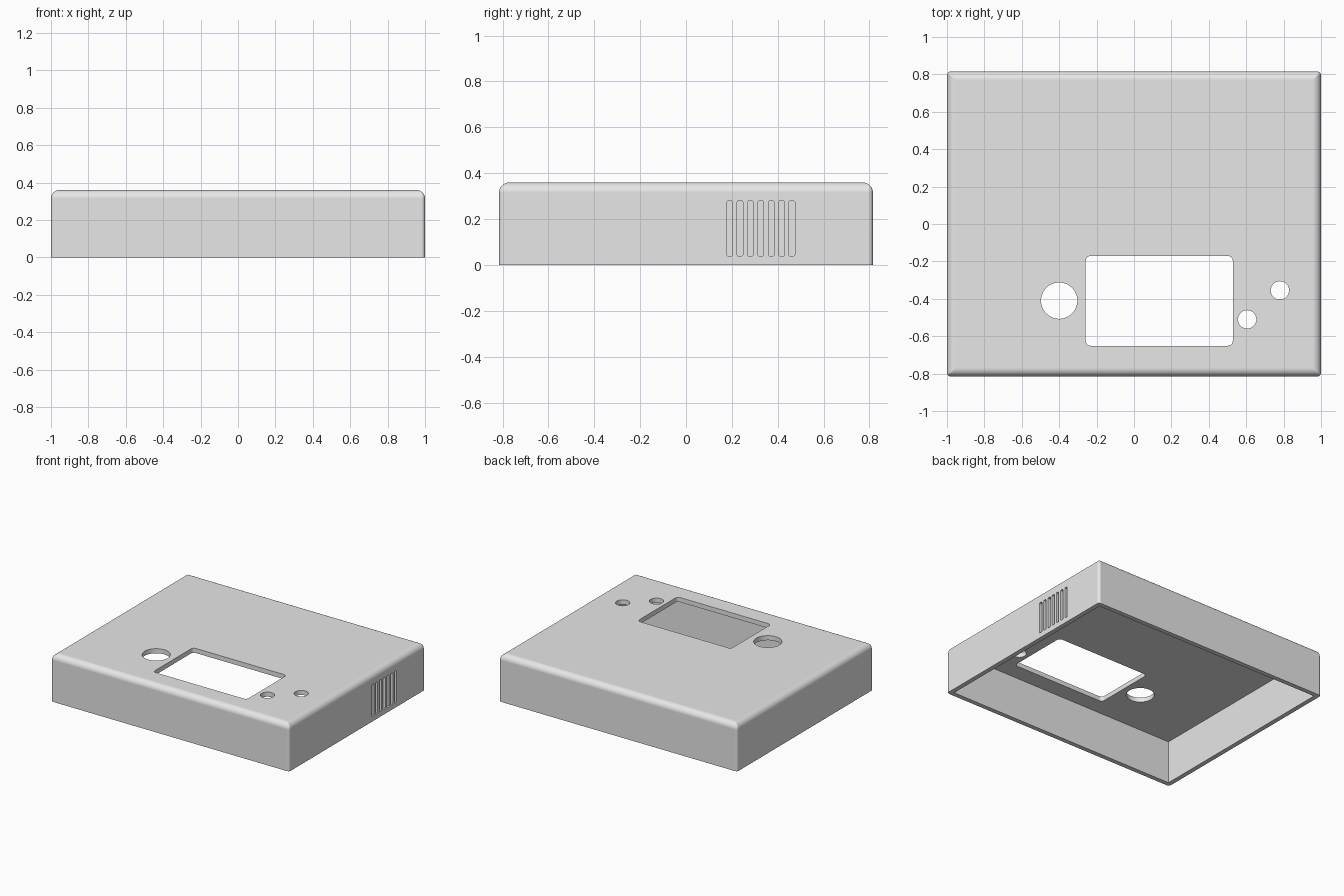
import bpy, bmesh
from math import sin, cos, pi, radians
from mathutils import Matrix, Vector

cube = bpy.data.objects.get("Cube")
if cube:
    bpy.data.objects.remove(cube, do_unlink=True)

HALF_X, HALF_Y, HEIGHT = 1.0, 0.815, 0.36
WALL, FILLET, CORNER = 0.035, 0.045, 0.02

grey = bpy.data.materials.new("light grey plastic")
grey.use_nodes = True
grey.diffuse_color = (0.8, 0.8, 0.8, 1)
grey.node_tree.nodes["Principled BSDF"].inputs["Base Color"].default_value = (0.8, 0.8, 0.8, 1)


def rounded_outline(half_w, half_h, radius, steps=6):
    """Counter-clockwise outline of a rounded rectangle around the origin."""
    points = []
    for i, (sx, sy) in enumerate([(1, 1), (-1, 1), (-1, -1), (1, -1)]):
        for k in range(steps + 1):
            a = pi / 2 * (i + k / steps)
            points.append((sx * (half_w - radius) + radius * cos(a),
                           sy * (half_h - radius) + radius * sin(a)))
    return points


def loft(name, rings, matrix=Matrix()):
    """Closed solid through rings given as (outline, z)."""
    bm = bmesh.new()
    loops = [[bm.verts.new(matrix @ Vector((x, y, z))) for x, y in outline]
             for outline, z in rings]
    count = len(loops[0])
    for low, high in zip(loops, loops[1:]):
        for i in range(count):
            j = (i + 1) % count
            bm.faces.new((low[i], low[j], high[j], high[i]))
    bm.faces.new(loops[0][::-1])
    bm.faces.new(loops[-1])
    bmesh.ops.recalc_face_normals(bm, faces=bm.faces)
    mesh = bpy.data.meshes.new(name)
    bm.to_mesh(mesh)
    bm.free()
    mesh.materials.append(grey)
    obj = bpy.data.objects.new(name, mesh)
    bpy.context.collection.objects.link(obj)
    return obj


def cut(target, outline, bottom, top, matrix=Matrix()):
    """Subtract a prism from the target."""
    cutter = loft("cutter", [(outline, bottom), (outline, top)], matrix)
    cutter.hide_render = True
    mod = target.modifiers.new("cut", "BOOLEAN")
    mod.operation, mod.solver, mod.object = "DIFFERENCE", "EXACT", cutter
    bpy.ops.object.modifier_apply(modifier=mod.name)
    bpy.data.objects.remove(cutter, do_unlink=True)


# Outer shell with a rounded top edge
rings = [(rounded_outline(HALF_X, HALF_Y, CORNER), 0)]
for k in range(9):
    a = pi / 2 * k / 8
    inset = FILLET * (1 - cos(a))
    outline = rounded_outline(HALF_X - inset, HALF_Y - inset, max(CORNER - inset, 0.003))
    rings.append((outline, HEIGHT - FILLET + FILLET * sin(a)))
shell = loft("enclosure_cover", rings)
bpy.ops.object.select_all(action="DESELECT")
bpy.context.view_layer.objects.active = shell
shell.select_set(True)

# Hollow inside, open at the bottom
w, h = HALF_X - WALL, HALF_Y - WALL
cut(shell, [(w, h), (-w, h), (-w, -h), (w, -h)], -0.1, HEIGHT - WALL)

# Display window in the top
cut(shell, rounded_outline(0.393, 0.24, 0.025), 0.2, 0.5,
    Matrix.Translation((0.135, -0.411, 0)))

# Round knob and button holes
for x, y, r in [(-0.4, -0.41, 0.097), (0.605, -0.51, 0.049), (0.78, -0.355, 0.049)]:
    circle = [(r * cos(2 * pi * i / 48), r * sin(2 * pi * i / 48)) for i in range(48)]
    cut(shell, circle, 0.2, 0.5, Matrix.Translation((x, y, 0)))

# Vent slots through the left wall
to_side = Matrix(((0, 0, 1, 0), (1, 0, 0, 0), (0, 1, 0, 0), (0, 0, 0, 1)))
for i in range(7):
    y = 0.19 + 0.0453 * i
    cut(shell, rounded_outline(0.0125, 0.12, 0.006, 3), 0.9, 1.1,
        Matrix.Translation((0, y, 0.159)) @ to_side)

# Smooth rounded edges, flat panels
bpy.ops.object.shade_smooth_by_angle(angle=radians(30))
weighted = shell.modifiers.new("flat panels", "WEIGHTED_NORMAL")
weighted.keep_sharp = True
